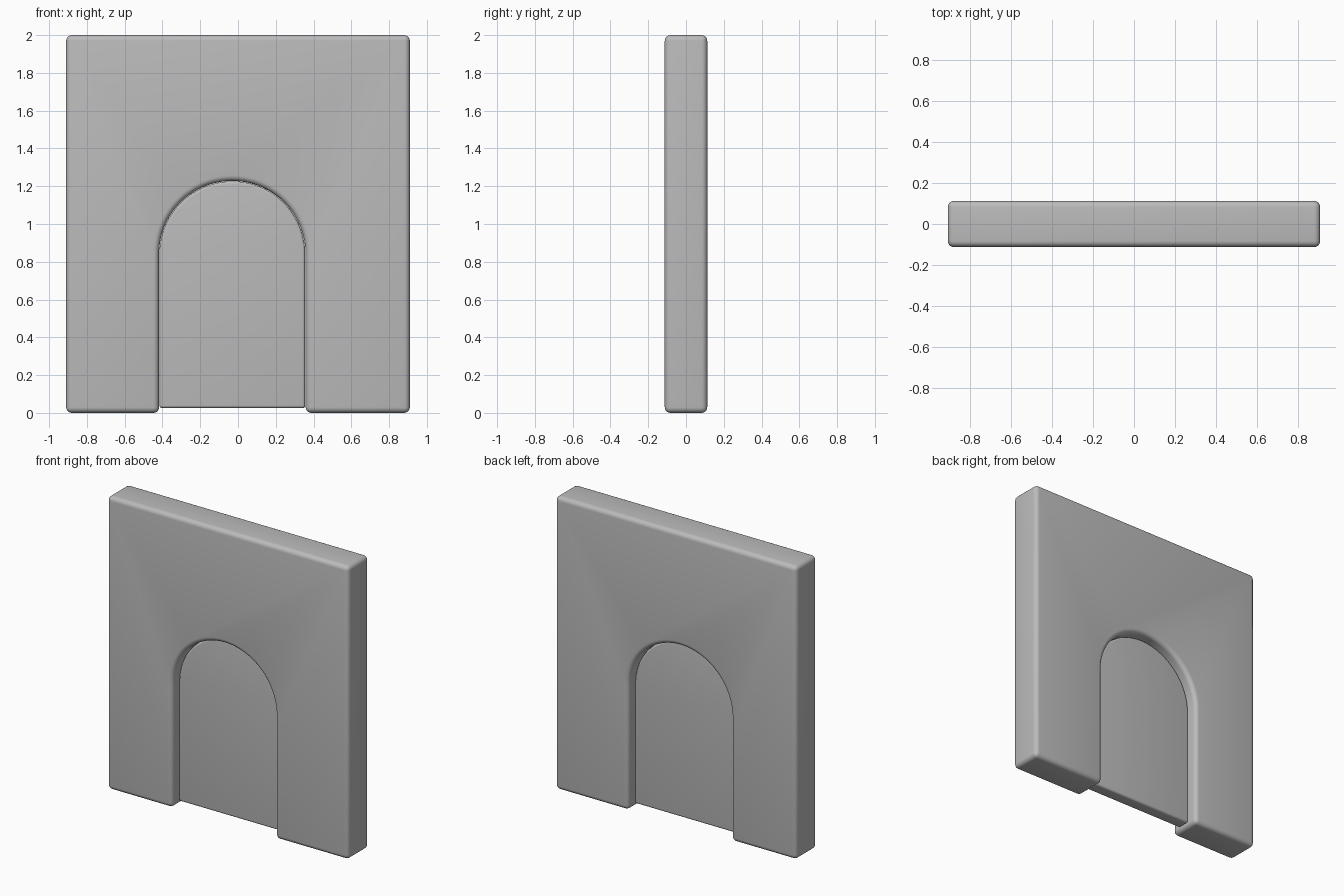
import bpy, bmesh, math

if "Cube" in bpy.data.objects:
    bpy.data.objects.remove(bpy.data.objects["Cube"])

ARCH_X, SPRING_Z = -0.03, 0.84      # arch centre line and springing height

stone = bpy.data.materials.new("plain_grey")
stone.diffuse_color = (0.5, 0.5, 0.5, 1)
stone.use_nodes = True
stone.node_tree.nodes["Principled BSDF"].inputs["Base Color"].default_value = stone.diffuse_color


def arch(radius, base, steps=40):
    """Arch outline from left foot over the top to right foot."""
    pts = [(ARCH_X - radius, base)]
    for i in range(steps + 1):
        a = math.pi * (1 - i / steps)
        pts.append((ARCH_X + radius * math.cos(a), SPRING_Z + radius * math.sin(a)))
    return pts + [(ARCH_X + radius, base)]


def slab(name, outline, half_depth, bevel):
    """Extrude an x-z outline symmetrically in y and round its edges."""
    bm = bmesh.new()
    face = bm.faces.new([bm.verts.new((x, -half_depth, z)) for x, z in outline])
    out = bmesh.ops.extrude_face_region(bm, geom=[face])
    moved = [v for v in out["geom"] if isinstance(v, bmesh.types.BMVert)]
    bmesh.ops.translate(bm, vec=(0, 2 * half_depth, 0), verts=moved)
    bmesh.ops.recalc_face_normals(bm, faces=bm.faces)
    mesh = bpy.data.meshes.new(name)
    bm.to_mesh(mesh)
    bm.free()
    mesh.materials.append(stone)
    obj = bpy.data.objects.new(name, mesh)
    bpy.context.collection.objects.link(obj)
    mod = obj.modifiers.new("rounded_edges", "BEVEL")
    mod.width, mod.segments = bevel, 5
    mod.limit_method, mod.angle_limit = "ANGLE", math.radians(40)
    bpy.ops.object.select_all(action="DESELECT")
    obj.select_set(True)
    bpy.context.view_layer.objects.active = obj
    bpy.ops.object.modifier_apply(modifier=mod.name)
    bpy.ops.object.shade_smooth_by_angle(angle=math.radians(35))
    return obj


# Wall with an arched doorway open at the bottom
wall_outline = [(-0.91, 0), (-0.91, 2), (0.91, 2), (0.91, 0)] + arch(0.388, 0)[::-1]
slab("wall", wall_outline, 0.1125, 0.03)

# Recessed door panel filling the doorway
slab("door", arch(0.386, 0.025), 0.045, 0.015)
